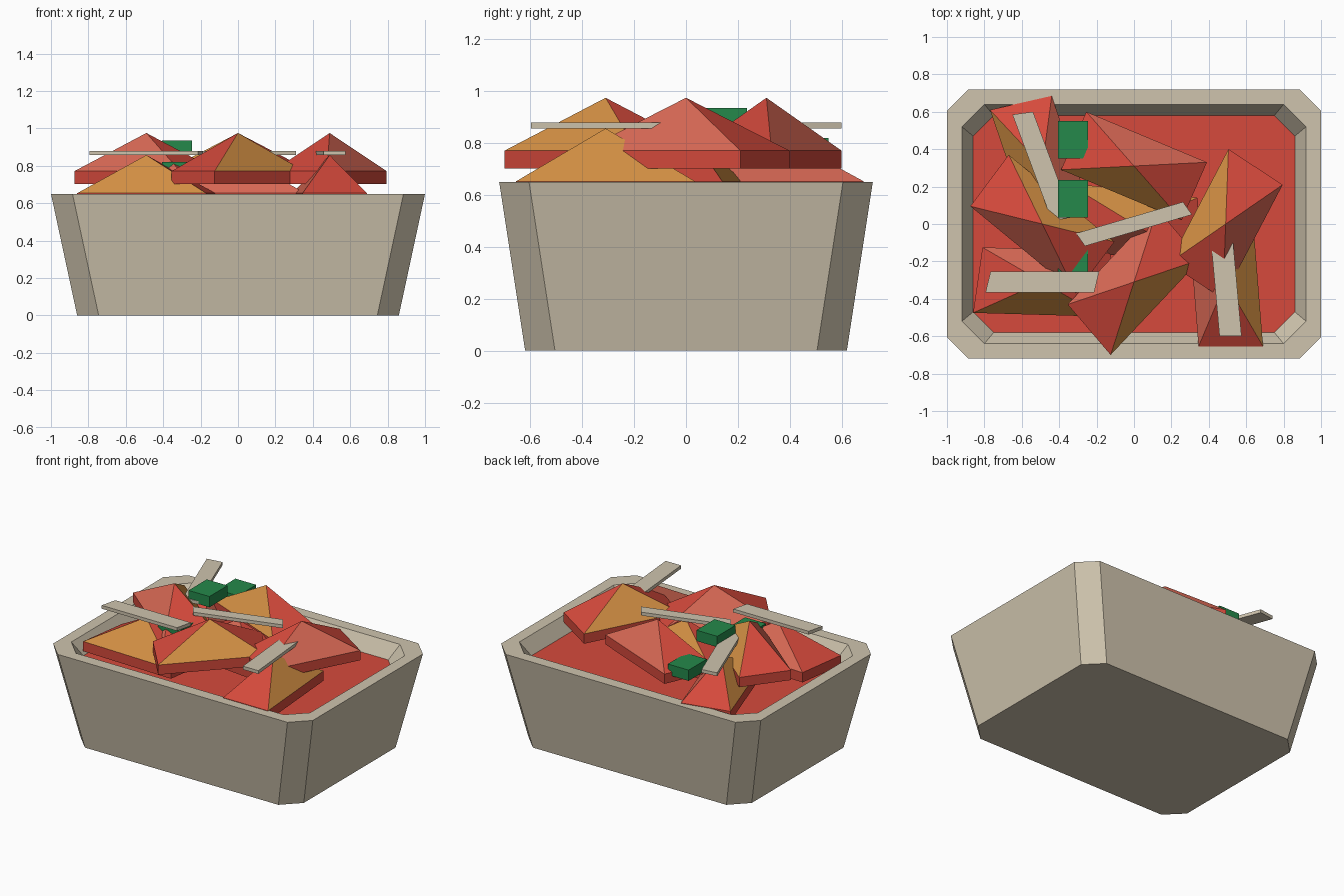
import bpy
import bmesh

cube = bpy.data.objects.get("Cube")
if cube:
    bpy.data.objects.remove(cube, do_unlink=True)


def material(name, rgb):
    m = bpy.data.materials.new(name)
    m.use_nodes = True
    m.diffuse_color = (*rgb, 1)
    m.node_tree.nodes["Principled BSDF"].inputs["Base Color"].default_value = (*rgb, 1)
    return m


CREAM = material("cream", (0.62, 0.55, 0.42))
RED = material("tomato red", (0.67, 0.068, 0.045))
SALMON = material("salmon", (0.69, 0.14, 0.09))
ORANGE = material("orange", (0.66, 0.28, 0.058))
GREEN = material("green", (0.018, 0.25, 0.07))


def finish(name, bm, mats):
    bmesh.ops.recalc_face_normals(bm, faces=bm.faces)
    mesh = bpy.data.meshes.new(name)
    bm.to_mesh(mesh)
    bm.free()
    for m in mats:
        mesh.materials.append(m)
    ob = bpy.data.objects.new(name, mesh)
    bpy.context.collection.objects.link(ob)
    return ob


def ring(bm, points, z):
    return [bm.verts.new((x, y, z)) for x, y in points]


def bridge(bm, low, high):
    n = len(low)
    return [bm.faces.new((low[i], low[(i + 1) % n], high[(i + 1) % n], high[i]))
            for i in range(n)]


def octagon(hx, hy, c):
    # Rectangle with cut corners
    quarter = [(hx, hy - c), (hx - c, hy)]
    half = quarter + [(-x, y) for x, y in reversed(quarter)]
    return half + [(-x, -y) for x, y in half]


def slanted(centre, p, q):
    # Parallelogram from two neighbouring corners mirrored through its centre
    cx, cy = centre
    return [(cx + s * x, cy + s * y) for s in (1, -1) for x, y in (p, q)]


def plate(name, outline, z0, z1, mat):
    bm = bmesh.new()
    low, high = ring(bm, outline, z0), ring(bm, outline, z1)
    bridge(bm, low, high)
    bm.faces.new(low)
    bm.faces.new(high)
    return finish(name, bm, [mat])


def chunk(name, centre, p, q, z):
    # Slab with a pyramid top: ends red, one long side orange, the other salmon
    outline = slanted(centre, p, q)
    bm = bmesh.new()
    low, high = ring(bm, outline, z), ring(bm, outline, z + 0.068)
    bridge(bm, low, high)
    bm.faces.new(low)
    apex = bm.verts.new((*centre, z + 0.272))
    for i, colour in enumerate((0, 1, 0, 2)):
        f = bm.faces.new((high[i], high[(i + 1) % 4], apex))
        f.material_index = colour
    return finish(name, bm, [RED, ORANGE, SALMON])


# Open tray with a flat rim
SAUCE_Z = 0.55
bm = bmesh.new()
levels = [(0.86, 0.62, 0.115, 0), (1.0, 0.72, 0.115, 0.65),
          (0.92, 0.64, 0.12, 0.65), (0.86, 0.58, 0.11, SAUCE_Z)]
rings = [ring(bm, octagon(hx, hy, c), z) for hx, hy, c, z in levels]
for a, b in zip(rings, rings[1:]):
    bridge(bm, a, b)
bm.faces.new(rings[0])
bm.faces.new(rings[-1])
finish("tray", bm, [CREAM])

# Sauce layer
plate("sauce", octagon(0.86, 0.58, 0.11), SAUCE_Z - 0.03, SAUCE_Z + 0.002, RED)

# Food chunks: first the low layer, then the high one
GX, GY = 0.49, 0.31
LOW, HIGH = 0.585, 0.703
chunk("chunk_front_right", (-GX, -GY), (-0.32, 0.185), (-0.37, -0.165), LOW)
chunk("chunk_front_left", (GX, -GY), (-0.145, -0.345), (0.2, -0.345), LOW)
chunk("chunk_back_right", (-GX, GY), (0.05, 0.375), (-0.28, 0.30), LOW)
chunk("chunk_middle", (0, 0), (0.36, -0.22), (0.34, 0.14), LOW)
chunk("chunk_front", (0, -GY), (-0.355, -0.12), (-0.125, -0.39), HIGH)
chunk("chunk_left", (GX, 0), (0.305, 0.21), (0.015, 0.40), HIGH)
chunk("chunk_right", (-GX, 0), (0.18, -0.37), (0.385, -0.095), HIGH)
chunk("chunk_back", (0, GY), (-0.255, 0.29), (-0.39, -0.02), HIGH)

# Green cubes in a row
for name, y, top in (("front", -0.2, 0.82), ("middle", 0.135, 0.935), ("back", 0.45, 0.82)):
    plate("green_piece_" + name, slanted((-0.325, y), (0.08, 0.1), (-0.08, 0.1)),
          top - 0.075, top, GREEN)

# Pale strips on top
strips = {
    "strip_front_right": ((-GX, -GY), (-0.277, 0.056), (-0.304, -0.056)),
    "strip_front_left": ((GX, -GY), (-0.033, -0.288), (0.085, -0.288)),
    "strip_middle": ((0, 0), (-0.31, -0.05), (-0.262, -0.118)),
    "strip_back_right": ((-GX, GY), (-0.16, 0.275), (-0.05, 0.29)),
}
for name, (centre, p, q) in strips.items():
    plate(name, slanted(centre, p, q), 0.857, 0.88, CREAM)
